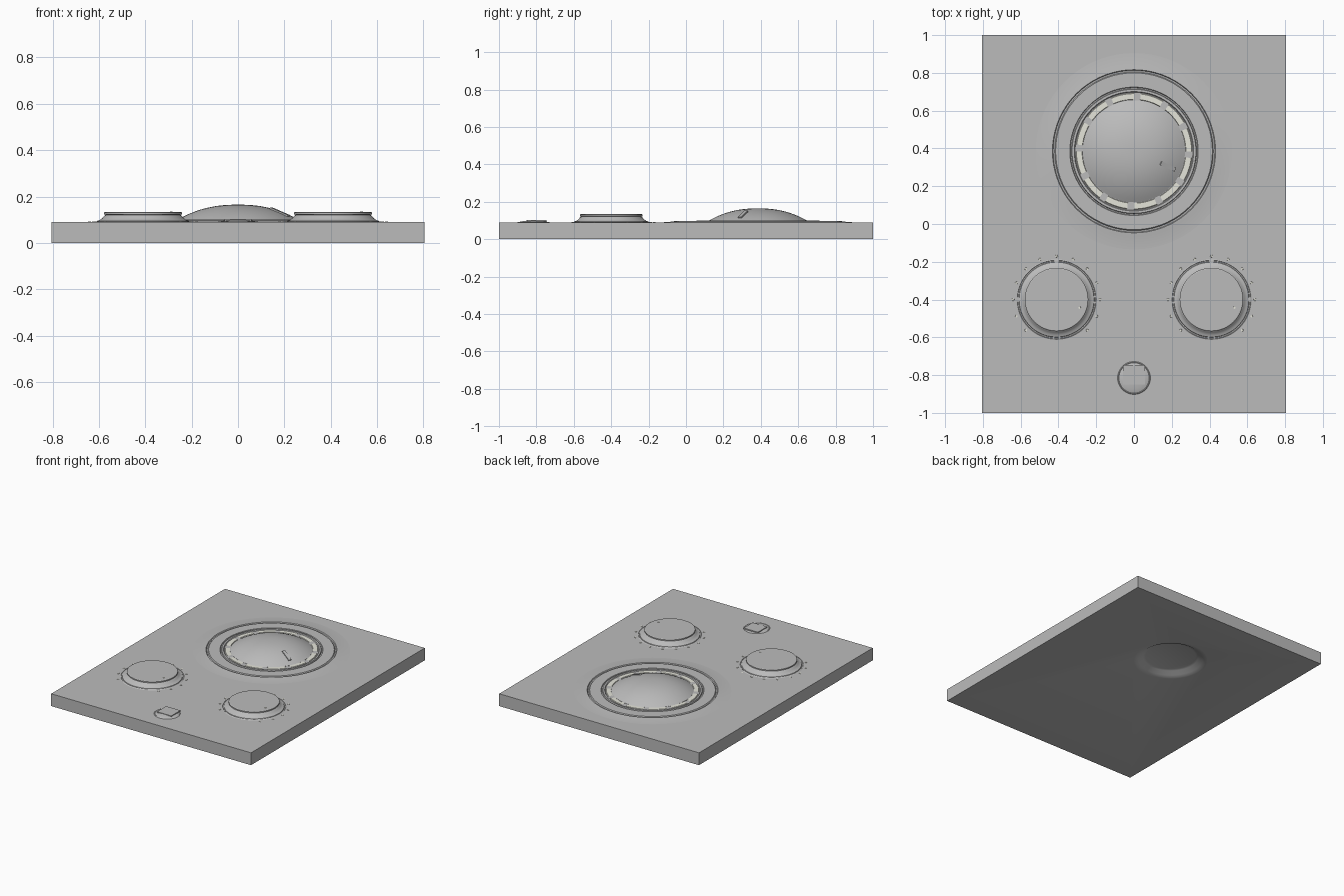
import bpy
import bmesh
from math import sin, cos, pi, radians, atan

if "Cube" in bpy.data.objects:
    bpy.data.objects.remove(bpy.data.objects["Cube"], do_unlink=True)


def material(name, colour):
    m = bpy.data.materials.new(name)
    m.use_nodes = True
    m.diffuse_color = (*colour, 1)
    m.node_tree.nodes["Principled BSDF"].inputs["Base Color"].default_value = (*colour, 1)
    return m


GREY = material("panel grey", (0.5, 0.5, 0.5))
CREAM = material("light cream", (0.78, 0.78, 0.7))


def finish(name, bm, mat, location=(0, 0, 0), rotation=(0, 0, 0), smooth=True):
    mesh = bpy.data.meshes.new(name)
    bm.to_mesh(mesh)
    bm.free()
    mesh.materials.append(mat)
    ob = bpy.data.objects.new(name, mesh)
    bpy.context.collection.objects.link(ob)
    ob.location, ob.rotation_euler = location, rotation
    bpy.ops.object.select_all(action='DESELECT')
    ob.select_set(True)
    bpy.context.view_layer.objects.active = ob
    if smooth:
        bpy.ops.object.shade_smooth_by_angle(angle=radians(30))
    return ob


def lathe(name, profile, mat, location=(0, 0, 0), segments=72, start=0, sweep=2 * pi):
    """Turn (radius, height) points, listed from the top middle outwards, about z."""
    bm = bmesh.new()
    full = sweep > 6.28
    count = segments if full else segments + 1
    rings = []
    for r, z in profile:
        if r == 0:
            rings.append([bm.verts.new((0, 0, z))] * count)
        else:
            angles = [start + sweep * j / segments for j in range(count)]
            rings.append([bm.verts.new((r * cos(a), r * sin(a), z)) for a in angles])
    for upper, lower in zip(rings, rings[1:]):
        for j in range(segments):
            k = (j + 1) % count
            corners = dict.fromkeys((upper[j], lower[j], lower[k], upper[k]))
            if len(corners) > 2:
                bm.faces.new(list(corners))
    return finish(name, bm, mat, location)


def box(name, size, mat, location, rotation=(0, 0, 0)):
    bm = bmesh.new()
    bmesh.ops.create_cube(bm, size=1)
    bmesh.ops.scale(bm, vec=size, verts=bm.verts)
    return finish(name, bm, mat, location, rotation, smooth=False)


TOP = 0.09
DIAL_Y = 0.385

# Panel with a shallow dish under the dial
panel = box("panel", (1.61, 2, TOP), GREY, (0, 0, TOP / 2))
cutter = lathe("dish_cutter", [(0, 0.035), (0.17, 0.033), (0.185, 0.028), (0.215, 0.01),
                               (0.235, 0.003), (0.26, -0.002), (0, -0.002)],
               GREY, (0, DIAL_Y, 0))
cutter.hide_render = True
cut = panel.modifiers.new("dish", 'BOOLEAN')
cut.operation, cut.solver, cut.object = 'DIFFERENCE', 'EXACT', cutter
bpy.ops.object.select_all(action='DESELECT')
bpy.context.view_layer.objects.active = panel
panel.select_set(True)
bpy.ops.object.modifier_apply(modifier=cut.name)
bpy.data.objects.remove(cutter, do_unlink=True)
bpy.ops.object.shade_smooth_by_angle(angle=radians(30))

# Raised surround with two grooves and a channel for the light ring
lathe("dial_surround", [(0.25, 0.094), (0.312, 0.094), (0.316, 0.1), (0.328, 0.1),
                        (0.331, 0.092), (0.337, 0.092), (0.34, 0.098), (0.415, 0.098),
                        (0.42, 0.092), (0.428, 0.092), (0.432, 0.098), (0.45, 0.096),
                        (0.48, 0.092), (0.52, 0.09)], GREY, (0, DIAL_Y, 0))

# Broken light ring
PARTS = 12
for i in range(PARTS):
    lathe("light_segment", [(0.273, 0.094), (0.275, 0.098), (0.305, 0.098), (0.308, 0.094)],
          CREAM, (0, DIAL_Y, 0), segments=6,
          start=2 * pi * i / PARTS, sweep=1.55 * pi / PARTS)

# Domed main dial and its pointer
R, H, POWER = 0.27, 0.07, 2.3


def dome(r):
    return 0.095 + H * (1 - (r / R) ** POWER)


lathe("main_dial", [(R * i / 14, dome(R * i / 14)) for i in range(15)] + [(R, TOP)],
      GREY, (0, DIAL_Y, 0))
reach, turn = 0.197, radians(-24)
slope = atan(H * POWER / R * (reach / R) ** (POWER - 1))
box("dial_pointer", (0.09, 0.022, 0.008), GREY,
    (reach * cos(turn), DIAL_Y + reach * sin(turn), dome(reach) + 0.002), (0, slope, turn))

# Two small knobs, each with a ring of marks
for side, x in (("left", 0.41), ("right", -0.41)):
    lathe(side + "_knob", [(0, 0.134), (0.163, 0.134), (0.168, 0.131), (0.168, 0.123),
                           (0.161, 0.121), (0.166, 0.118), (0.175, 0.107), (0.187, 0.098),
                           (0.198, 0.095), (0.2, 0.091), (0.206, 0.091), (0.208, 0.093),
                           (0.213, 0.09)], GREY, (x, -0.4, 0))
    lathe(side + "_knob_mark", [(0, 0.136), (0.006, 0.1355), (0.007, 0.133)], CREAM,
          (x + 0.122, -0.443, 0), segments=10)
    for i in range(13):
        a = radians(-45 + 22.5 * i)
        lathe(side + "_scale_mark", [(0, 0.093), (0.006, 0.0925), (0.007, 0.089)], CREAM,
              (x + 0.23 * cos(a), -0.4 + 0.23 * sin(a), 0), segments=10)

# Push button with a square pad
lathe("button", [(0, 0.102), (0.03, 0.1005), (0.055, 0.097), (0.073, 0.0935), (0.08, 0.091),
                 (0.083, 0.093), (0.087, 0.09)], GREY, (0, -0.815, 0), segments=48)
box("button_pad", (0.115, 0.105, 0.008), GREY, (0, -0.798, 0.098))
